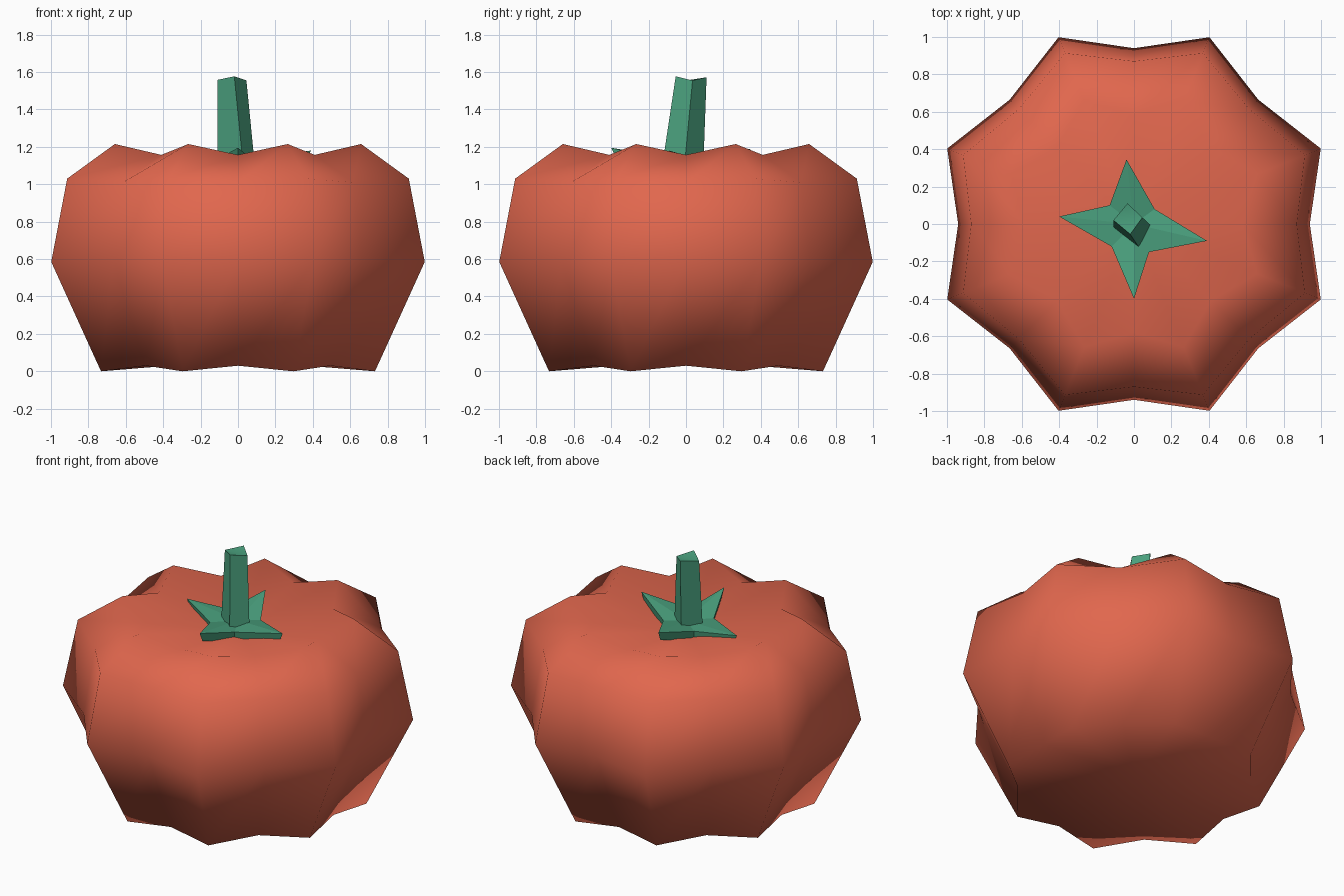
import bpy, math

if "Cube" in bpy.data.objects:
    bpy.data.objects.remove(bpy.data.objects["Cube"])


def material(name, rgb):
    m = bpy.data.materials.new(name)
    m.diffuse_color = (*rgb, 1)
    m.use_nodes = True
    m.node_tree.nodes["Principled BSDF"].inputs["Base Color"].default_value = m.diffuse_color
    return m


def build(name, verts, faces, mat, smooth=None):
    me = bpy.data.meshes.new(name)
    me.from_pydata(verts, [], faces)
    me.update()
    ob = bpy.data.objects.new(name, me)
    bpy.context.collection.objects.link(ob)
    me.materials.append(mat)
    if smooth is not None:
        bpy.ops.object.select_all(action='DESELECT')
        ob.select_set(True)
        bpy.context.view_layer.objects.active = ob
        bpy.ops.object.shade_smooth_by_angle(angle=math.radians(smooth))
    return ob


red = material("pumpkin_red", (0.75, 0.135, 0.075))
green = material("stem_green", (0.068, 0.35, 0.205))

# Ribbed body: ridge radius, ridge z, groove radius, groove z for each ring
rings = [(0.79, 0.0, 0.70, 0.03), (1.077, 0.585, 0.94, 0.59),
         (0.985, 1.03, 0.87, 1.01), (0.71, 1.215, 0.58, 1.157)]
verts, faces = [], []
for rr, rz, gr, gz in rings:
    for i in range(16):
        quarter, step = divmod(i, 4)
        a = math.radians(quarter * 90 + (0, 22, 45, 68)[step])
        r, z = (rr, rz) if i % 2 else (gr, gz)
        verts.append((r * math.cos(a), r * math.sin(a), z))
for k in range(len(rings) - 1):
    for i in range(16):
        j = (i + 1) % 16
        faces.append((k * 16 + i, k * 16 + j, k * 16 + 16 + j, k * 16 + 16 + i))
verts += [(0, 0, 0.06), (0, 0, 1.06)]
for i in range(16):
    j = (i + 1) % 16
    faces += [(64, j, i), (65, 48 + i, 48 + j)]
build("pumpkin_body", verts, faces, red, 180)

# Four-pointed leaf collar, tips turned up
star = [(0.39, -0.09, 1.18), (0.11, 0.08, 1.13), (-0.04, 0.345, 1.19), (-0.13, 0.10, 1.13),
        (-0.40, 0.04, 1.15), (-0.12, -0.12, 1.13), (0.0, -0.40, 1.195), (0.08, -0.15, 1.13)]
verts = star + [(x * 0.93, y * 0.93, z - 0.06) for x, y, z in star]
verts += [(0, 0, 1.13), (0, 0, 1.07)]
faces = []
for i in range(8):
    j = (i + 1) % 8
    faces += [(16, i, j), (17, 8 + j, 8 + i), (i, 8 + i, 8 + j, j)]
build("leaf_collar", verts, faces, green)

# Leaning four-sided stem
base = [(0.092, -0.01, 1.08), (-0.03, 0.092, 1.08), (-0.11, -0.02, 1.08), (0.03, -0.13, 1.08)]
top = [(0.045, 0.035, 1.555), (-0.035, 0.11, 1.572), (-0.11, 0.02, 1.558), (-0.02, -0.055, 1.577)]
faces = [(i, (i + 1) % 4, 4 + (i + 1) % 4, 4 + i) for i in range(4)]
faces += [(3, 2, 1, 0), (4, 5, 6), (4, 6, 7)]
build("stem", base + top, faces, green, 40)
